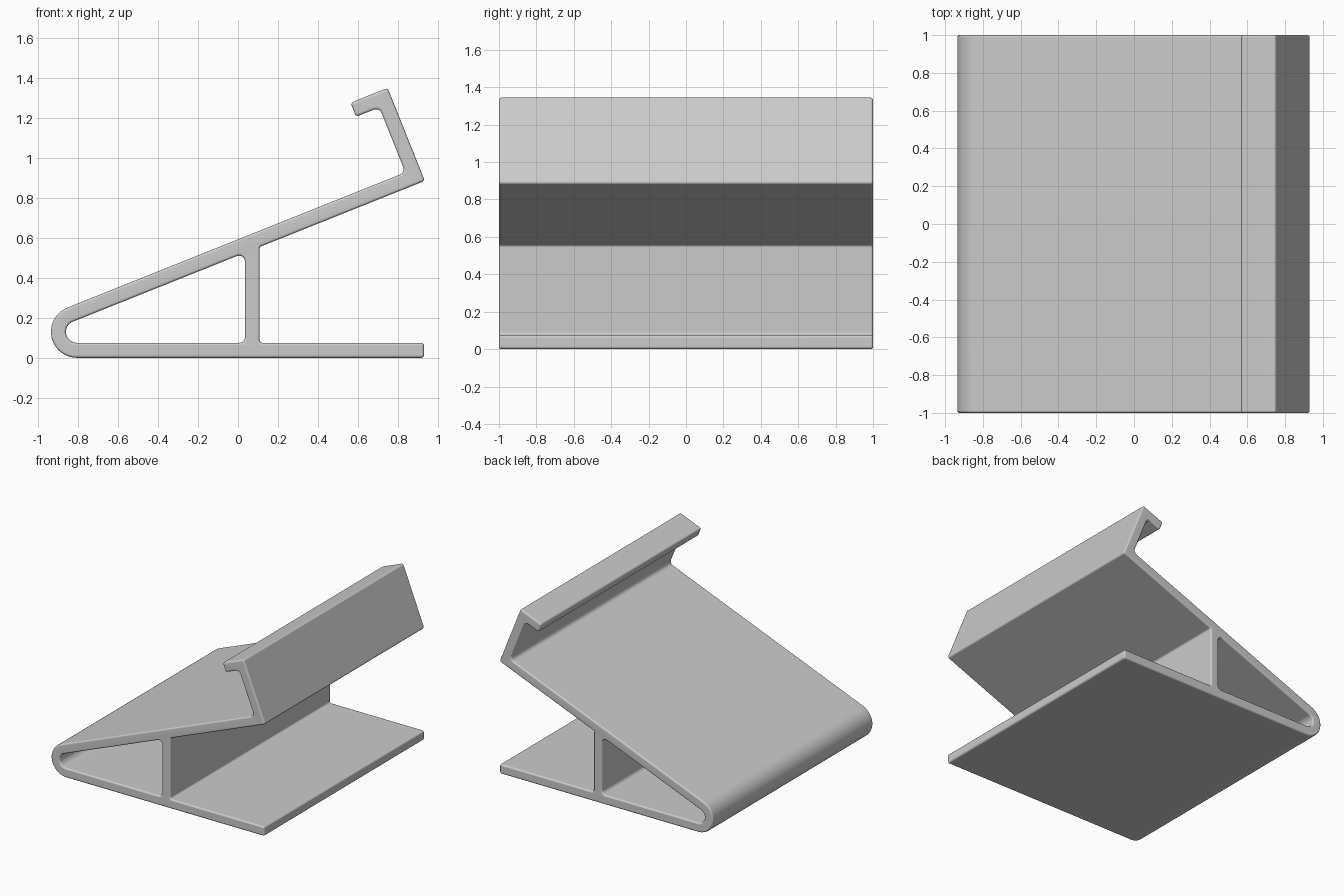
import bpy
import math
from mathutils import Vector

cube = bpy.data.objects.get("Cube")
if cube:
    bpy.data.objects.remove(cube)

TILT = math.radians(21.8)      # slope of the upper panel
WALL = 0.075                   # sheet thickness
BEND = 0.13                    # outer radius of the front fold
INNER = BEND - WALL
EDGE = 0.012                   # rounding of the side edges
SOFT = 0.015                   # rounding of outer corners
FILLET = 0.03                  # rounding of inner corners
CENTRE = Vector((-0.805, BEND))
ALONG = Vector((math.cos(TILT), math.sin(TILT)))
UP = Vector((-ALONG.y, ALONG.x))


def tilted(u, v):
    """Point measured along and across the sloping panel."""
    return CENTRE + ALONG * u + UP * v


def apex(radius):
    """Where panel and base would meet if the fold were not rounded."""
    half = TILT / 2
    return CENTRE - Vector((math.cos(half), math.sin(half))) * (radius / math.sin(half))


def under_panel(x):
    """Point on the underside of the sloping panel."""
    start = tilted(0, INNER)
    return Vector((x, start.y + (x - start.x) * math.tan(TILT)))


def rounded(corners):
    """Replace each (point, radius) corner with an arc."""
    path = []
    for i, (p, radius) in enumerate(corners):
        a = (corners[i - 1][0] - p).normalized()
        b = (corners[(i + 1) % len(corners)][0] - p).normalized()
        half = a.angle(b) / 2
        mid = p + (a + b).normalized() * (radius / math.sin(half))
        start = p + a * (radius / math.tan(half)) - mid
        sweep = math.pi - 2 * half
        turn = math.copysign(sweep, -(a.x * b.y - a.y * b.x))
        steps = max(4, round(sweep / math.radians(8))) if radius > 0.04 else 5
        for k in range(steps + 1):
            t = turn * k / steps
            c, s = math.cos(t), math.sin(t)
            path.append(mid + Vector((start.x * c - start.y * s, start.x * s + start.y * c)))
    return path


# Side profile: base, post, sloping panel and hooked lip
post_left, post_right = 0.035, 0.108
back, lip_top, lip_front = 1.895, 0.555, 1.695
outline = [
    (Vector((0.93, 0)), SOFT),
    (Vector((0.93, WALL)), SOFT),
    (Vector((post_right, WALL)), SOFT),
    (under_panel(post_right), SOFT),
    (tilted(back, INNER), SOFT),
    (tilted(back, lip_top), SOFT),
    (tilted(lip_front, lip_top), SOFT),
    (tilted(lip_front, lip_top - WALL), SOFT),
    (tilted(back - WALL, lip_top - WALL), FILLET),
    (tilted(back - WALL, BEND), FILLET),
    (apex(BEND), BEND),
]
# Triangular opening between fold and post
opening = [
    (Vector((post_left, WALL)), FILLET),
    (under_panel(post_left), FILLET),
    (apex(INNER), INNER),
]

curve = bpy.data.curves.new("stand_profile", "CURVE")
curve.dimensions = "2D"
curve.fill_mode = "BOTH"
curve.extrude = 1 - EDGE
curve.bevel_depth = EDGE
curve.bevel_resolution = 2
curve.offset = -EDGE
for corners in (outline, opening):
    points = rounded(corners)
    spline = curve.splines.new("POLY")
    spline.points.add(len(points) - 1)
    for target, p in zip(spline.points, points):
        target.co = (p.x, p.y, 0, 1)
    spline.use_cyclic_u = True

stand = bpy.data.objects.new("folded_stand", curve)
bpy.context.collection.objects.link(stand)
stand.rotation_euler.x = math.pi / 2

# Turn the extruded profile into a welded, softly shaded mesh
bpy.ops.object.select_all(action="DESELECT")
stand.select_set(True)
bpy.context.view_layer.objects.active = stand
bpy.ops.object.convert(target="MESH")
stand = bpy.context.view_layer.objects.active
bpy.ops.object.transform_apply(location=False, rotation=True, scale=False)
bpy.ops.object.mode_set(mode="EDIT")
bpy.ops.mesh.select_all(action="SELECT")
bpy.ops.mesh.remove_doubles(threshold=0.0002)
bpy.ops.mesh.normals_make_consistent(inside=False)
bpy.ops.object.mode_set(mode="OBJECT")
bpy.ops.object.shade_smooth_by_angle(angle=math.radians(40))
weighted = stand.modifiers.new("flat_panels", "WEIGHTED_NORMAL")
weighted.keep_sharp = True

# Single plain grey
grey = bpy.data.materials.new("light_grey")
grey.use_nodes = True
colour = (0.6, 0.6, 0.6, 1)
grey.diffuse_color = colour
grey.node_tree.nodes["Principled BSDF"].inputs["Base Color"].default_value = colour
stand.data.materials.clear()
stand.data.materials.append(grey)
